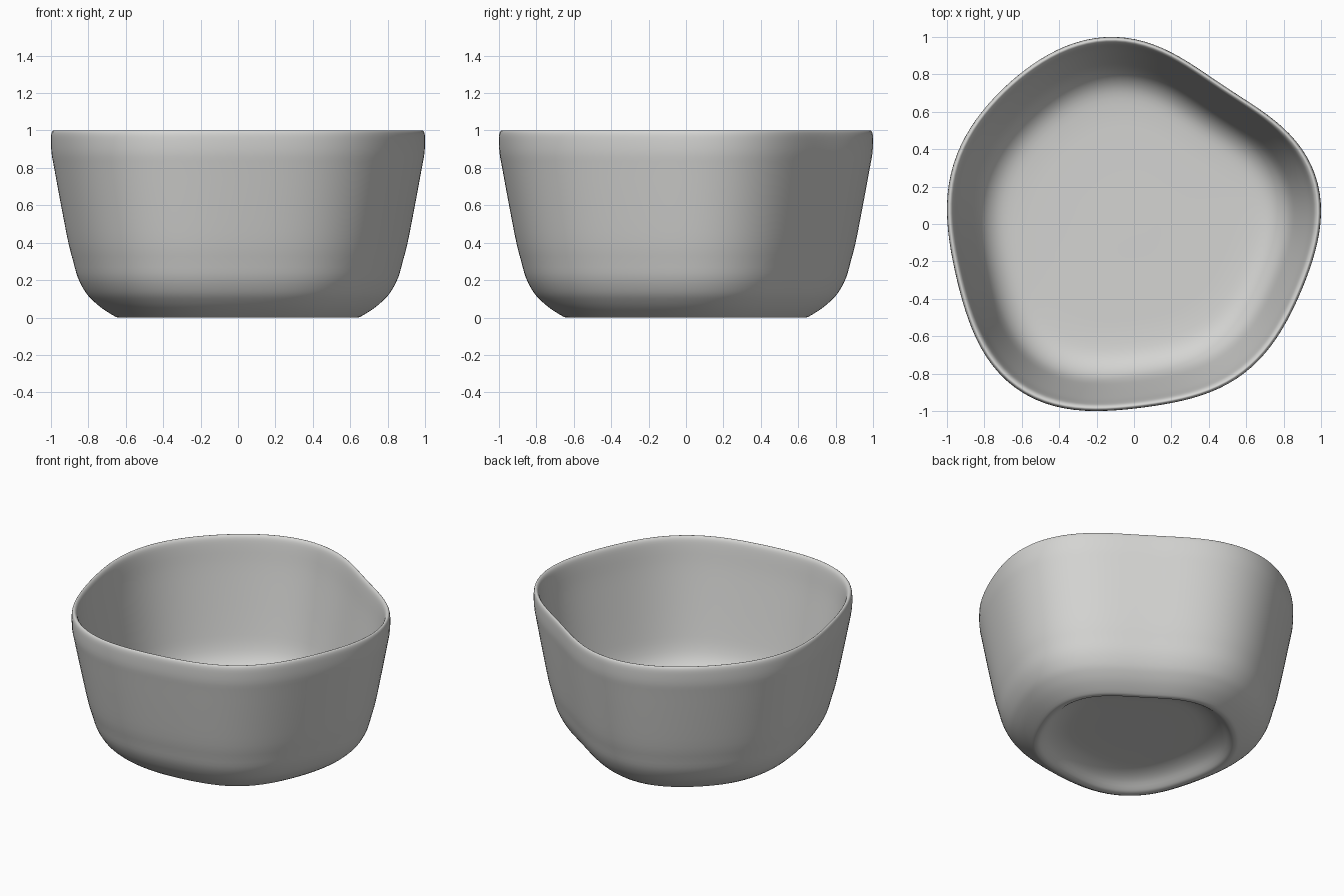
import bpy
import bmesh
import math
from mathutils import Vector

cube = bpy.data.objects.get("Cube")
if cube:
    bpy.data.objects.remove(cube, do_unlink=True)


def spline(points, steps):
    """Smooth open Catmull-Rom curve through the points."""
    pick = lambda i: points[min(max(i, 0), len(points) - 1)]
    result = []
    for i in range(len(points) - 1):
        a, b, c, d = (pick(i + k) for k in (-1, 0, 1, 2))
        for s in range(steps):
            t = s / steps
            result.append(0.5 * (2 * b + (c - a) * t + (2 * a - 5 * b + 4 * c - d) * t ** 2
                                 + (3 * b - a - 3 * c + d) * t ** 3))
    result.append(points[-1].copy())
    return result


def smooth_radius(samples, angle, waves):
    """Radius at an angle, from evenly spaced samples, keeping only slow waves."""
    n = len(samples)
    total = 0
    for i, r in enumerate(samples):
        gap = angle - math.tau * i / n
        total += r * (1 + 2 * sum(math.cos(k * gap) for k in range(1, waves + 1))) / n
    return total


# Rounded five-sided outline, as radii at equal angles starting from +x
radii = [0.995, 0.982, 0.912, 0.872, 0.938, 1.005, 1.008, 1.005, 1.022,
         0.998, 1.005, 1.06, 1.08, 1.02, 0.975, 0.993, 0.975, 0.958]
outline = []
for i in range(120):
    a = math.tau * i / 120
    r = smooth_radius(radii, a, 6)
    outline.append(Vector((r * math.cos(a), r * math.sin(a))))

# Fit the outline to a square of side two around the origin
for axis in (0, 1):
    low, high = min(p[axis] for p in outline), max(p[axis] for p in outline)
    for p in outline:
        p[axis] = (p[axis] - low) / (high - low) * 2 - 1

# Wall section: hollow underside, foot, outer wall, lip, inner wall, floor
section = [(0, .088), (.36, .088), (.47, .08), (.545, .053), (.595, .015), (.615, .003),
           (.635, 0), (.66, .007), (.725, .048), (.775, .09), (.815, .135), (.855, .21),
           (.881, .3), (.907, .4), (.946, .6), (.983, .8), (.997, .88), (1, .95),
           (.997, .985), (.988, 1), (.976, .996), (.965, .975), (.955, .92), (.938, .8),
           (.903, .6), (.866, .4), (.842, .29), (.812, .215), (.765, .16), (.7, .127),
           (.6, .115), (.45, .112), (0, .112)]
profile = spline([Vector(p) for p in section], 3)

# Sweep the section round the outline
bm = bmesh.new()
rings = [[bm.verts.new((p.x * q.x, p.y * q.x, q.y)) for p in outline] for q in profile]
for lower, upper in zip(rings, rings[1:]):
    for i in range(len(outline)):
        j = (i + 1) % len(outline)
        bm.faces.new((lower[i], upper[i], upper[j], lower[j]))
bmesh.ops.remove_doubles(bm, verts=rings[0] + rings[-1], dist=0.0001)
bmesh.ops.recalc_face_normals(bm, faces=bm.faces)
mesh = bpy.data.meshes.new("bowl")
bm.to_mesh(mesh)
bm.free()
bowl = bpy.data.objects.new("bowl", mesh)
bpy.context.collection.objects.link(bowl)

# Single light grey glaze
color = (0.66, 0.66, 0.645, 1)
glaze = bpy.data.materials.new("light grey")
glaze.use_nodes = True
glaze.diffuse_color = color
glaze.node_tree.nodes["Principled BSDF"].inputs["Base Color"].default_value = color
mesh.materials.append(glaze)

bpy.ops.object.select_all(action='DESELECT')
bowl.select_set(True)
bpy.context.view_layer.objects.active = bowl
bpy.ops.object.shade_smooth_by_angle(angle=math.radians(60))
